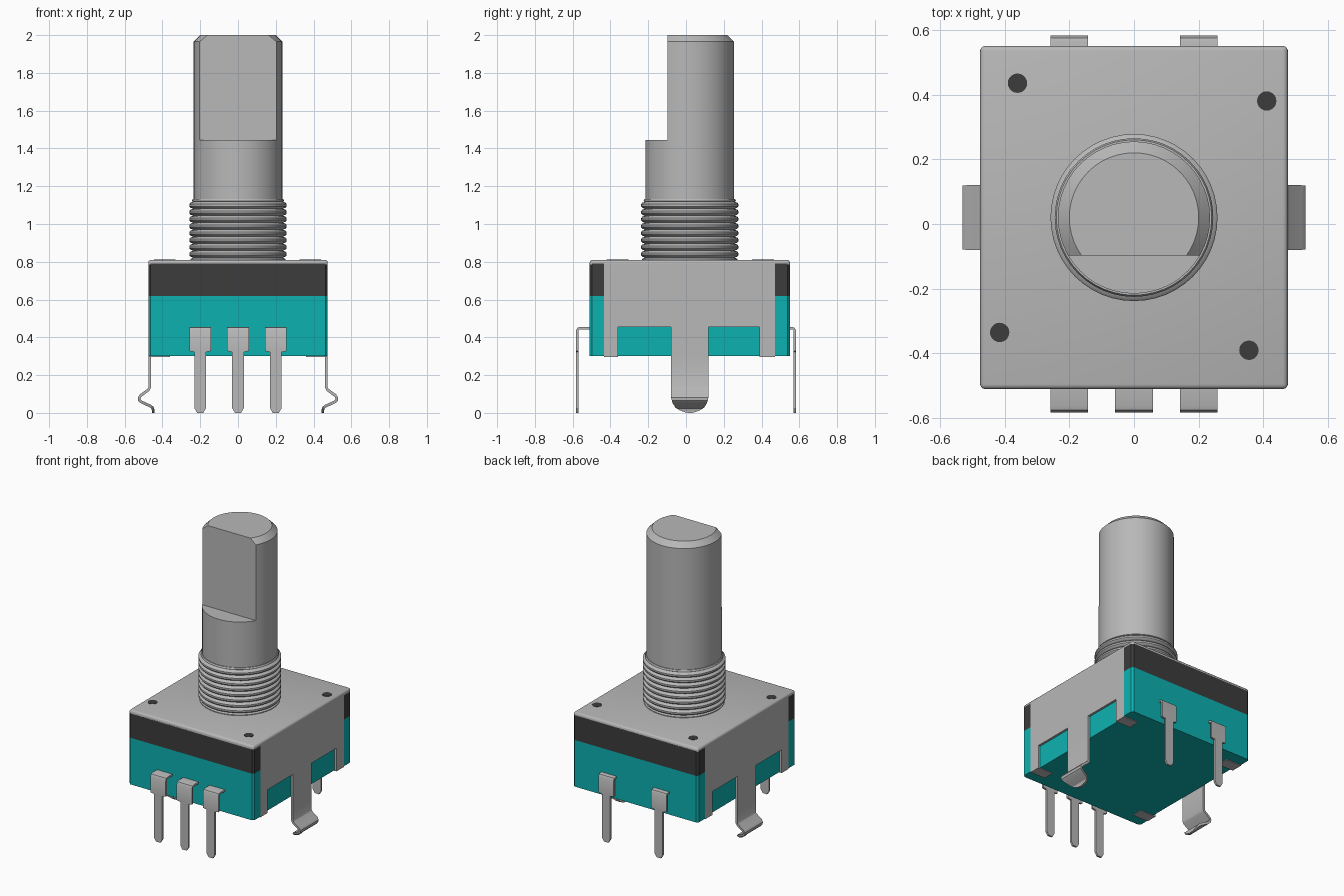
import bpy, bmesh, math
from mathutils import Vector

cube = bpy.data.objects.get("Cube")
if cube:
    bpy.data.objects.remove(cube, do_unlink=True)

CY = 0.02            # centre of the housing in y
Y0, Y1 = -0.51, 0.55  # housing front and back
HX = 0.475           # housing half width


def material(name, rgb):
    m = bpy.data.materials.new(name)
    m.use_nodes = True
    col = (*rgb, 1.0)
    m.diffuse_color = col
    m.node_tree.nodes["Principled BSDF"].inputs["Base Color"].default_value = col
    return m


METAL = material("grey metal", (0.48, 0.48, 0.48))
TEAL = material("teal plastic", (0.004, 0.44, 0.44))
DARK = material("dark plastic", (0.045, 0.045, 0.045))


def finish(bm, name, mat, smooth=True):
    bmesh.ops.recalc_face_normals(bm, faces=bm.faces)
    me = bpy.data.meshes.new(name)
    bm.to_mesh(me)
    bm.free()
    me.materials.append(mat)
    ob = bpy.data.objects.new(name, me)
    bpy.context.collection.objects.link(ob)
    if smooth:
        bpy.ops.object.select_all(action='DESELECT')
        ob.select_set(True)
        bpy.context.view_layer.objects.active = ob
        bpy.ops.object.shade_smooth_by_angle(angle=math.radians(30))


def lathe(profile, n=48):
    """Closed solid turned around the vertical axis at (0, CY)."""
    bm = bmesh.new()
    rings = [[bm.verts.new((r * math.cos(2 * math.pi * i / n),
                            CY + r * math.sin(2 * math.pi * i / n), z))
              for i in range(n)] for r, z in profile]
    for a, b in zip(rings, rings[1:]):
        for i in range(n):
            j = (i + 1) % n
            bm.faces.new((a[i], a[j], b[j], b[i]))
    bm.faces.new(rings[0])
    bm.faces.new(rings[-1])
    return bm


def prism(points, offset):
    """Extrude a planar outline of 3D points by an offset."""
    bm = bmesh.new()
    face = bm.faces.new([bm.verts.new(p) for p in points])
    ext = bmesh.ops.extrude_face_region(bm, geom=[face], use_keep_orig=True)
    bmesh.ops.translate(bm, vec=offset,
                        verts=[v for v in ext["geom"] if isinstance(v, bmesh.types.BMVert)])
    return bm


def strip(path, t, place):
    """Bent sheet metal: path of (out, z, half width), placed by a function."""
    bm = bmesh.new()
    rings = []
    for i, (d, z, w) in enumerate(path):
        a, b = path[max(i - 1, 0)], path[min(i + 1, len(path) - 1)]
        n = Vector((-(b[1] - a[1]), b[0] - a[0])).normalized() * t / 2
        rings.append([bm.verts.new(place(d + s * n.x, z + s * n.y, u * w))
                      for s, u in ((1, -1), (1, 1), (-1, 1), (-1, -1))])
    for a, b in zip(rings, rings[1:]):
        for i in range(4):
            j = (i + 1) % 4
            bm.faces.new((a[i], a[j], b[j], b[i]))
    bm.faces.new(rings[0])
    bm.faces.new(rings[-1])
    return bm


# Housing: teal base and dark upper layer, recessed where the side plates sit
half = [(0.462, Y0), (HX, Y0 + 0.013), (HX, -0.435), (0.46, -0.435),
        (0.46, 0.47), (HX, 0.47), (HX, Y1 - 0.013), (0.462, Y1)]
outline = half + [(-x, y) for x, y in reversed(half)]
for name, mat, z0, z1 in (("housing_base", TEAL, 0.30, 0.62),
                          ("housing_upper", DARK, 0.62, 0.79)):
    finish(prism([(x, y, z0) for x, y in outline], (0, 0, z1 - z0)), name, mat, False)

# Metal cover: top sheet with rounded edges
bm = prism([(-HX, Y0, 0.786), (HX, Y0, 0.786), (HX, Y1, 0.786), (-HX, Y1, 0.786)],
           (0, 0, 0.024))
edges = [e for e in bm.edges if max(v.co.z for v in e.verts) > 0.8]
bmesh.ops.bevel(bm, geom=edges, offset=0.015, segments=3, affect='EDGES', profile=0.5)
finish(bm, "cover_top", METAL)

# Side plates with four feet and the root of the clip, plus folded tabs below
side_outline = [(-0.435, 0.30), (-0.36, 0.30), (-0.36, 0.455), (-0.08, 0.455),
                (-0.08, 0.30), (0.12, 0.30), (0.12, 0.455), (0.39, 0.455),
                (0.39, 0.30), (0.47, 0.30), (0.47, 0.795), (-0.435, 0.795)]


def clip_width(z):
    """Half width of the clip, with a round lower end."""
    below = max(0.0, 0.1 - z)
    return math.sqrt(max(0.0001, 0.01 - below ** 2))


clip_points = [(0.4675, 0.30), (0.4675, 0.135), (0.474, 0.122), (0.515, 0.092),
               (0.523, 0.080), (0.522, 0.068), (0.512, 0.058), (0.462, 0.035),
               (0.453, 0.027), (0.449, 0.015), (0.449, 0.005), (0.449, 0.0)]
clip_path = [(x, z, clip_width(z)) for x, z in clip_points]

for s, side in ((1, "left"), (-1, "right")):
    finish(prism([(s * 0.46, y, z) for y, z in side_outline], (s * 0.015, 0, 0)),
           "cover_side_" + side, METAL, False)
    finish(strip(clip_path, 0.015, lambda d, z, w: (s * d, CY + w, z)),
           "mounting_clip_" + side, METAL)
    for end, ya, yb in (("front", -0.435, -0.36), ("back", 0.39, 0.47)):
        finish(prism([(s * 0.36, ya, 0.295), (s * HX, ya, 0.295),
                      (s * HX, yb, 0.295), (s * 0.36, yb, 0.295)], (0, 0, 0.008)),
               f"folded_tab_{end}_{side}", METAL, False)

# Dark dimples on the cover
for i, (x, y) in enumerate([(-0.36, 0.435), (0.41, 0.38), (-0.415, -0.335), (0.355, -0.39)]):
    bm = bmesh.new()
    bmesh.ops.create_cone(bm, cap_ends=True, segments=20, radius1=0.03, radius2=0.03, depth=0.004)
    bmesh.ops.translate(bm, verts=bm.verts, vec=(x, y, 0.81))
    finish(bm, f"cover_dimple_{i + 1}", DARK, False)

# Threaded bushing
z0, pitch, turns = 0.822, 0.037, 8
profile = [(0.252, 0.80), (0.252, 0.815), (0.238, z0)]
for i in range(turns):
    z = z0 + i * pitch
    profile += [(0.252, z + 0.15 * pitch), (0.258, z + 0.35 * pitch), (0.258, z + 0.65 * pitch),
                (0.252, z + 0.85 * pitch), (0.238, z + pitch)]
profile += [(0.245, 1.122), (0.24, 1.132)]
finish(lathe(profile), "threaded_bushing", METAL)

# Shaft: round lower part and D-shaped upper part with a chamfered tip
finish(lathe([(0.235, 1.10), (0.235, 1.445)]), "shaft_lower", METAL)
bm = lathe([(0.235, 1.445), (0.235, 1.965), (0.20, 2.0)])
bmesh.ops.bisect_plane(bm, geom=bm.verts[:] + bm.edges[:] + bm.faces[:],
                       plane_co=(0, -0.097, 0), plane_no=(0, -1, 0), clear_outer=True)
bmesh.ops.holes_fill(bm, edges=[e for e in bm.edges if e.is_boundary], sides=0)
finish(bm, "shaft_upper", METAL)

# Solder pins: three at the front, two at the back
pin_path = [(0.49, 0.449, 0.058), (0.560, 0.449, 0.058), (0.571, 0.446, 0.058),
            (0.576, 0.436, 0.058), (0.576, 0.328, 0.058), (0.576, 0.322, 0.031),
            (0.576, 0.025, 0.031), (0.576, 0.0, 0.016)]
for s, end, xs in ((-1, "front", (-0.2, 0, 0.2)), (1, "back", (-0.2, 0.2))):
    for i, px in enumerate(xs):
        finish(strip(pin_path, 0.013, lambda d, z, w: (px + w, s * d, z)),
               f"{end}_pin_{i + 1}", METAL)
